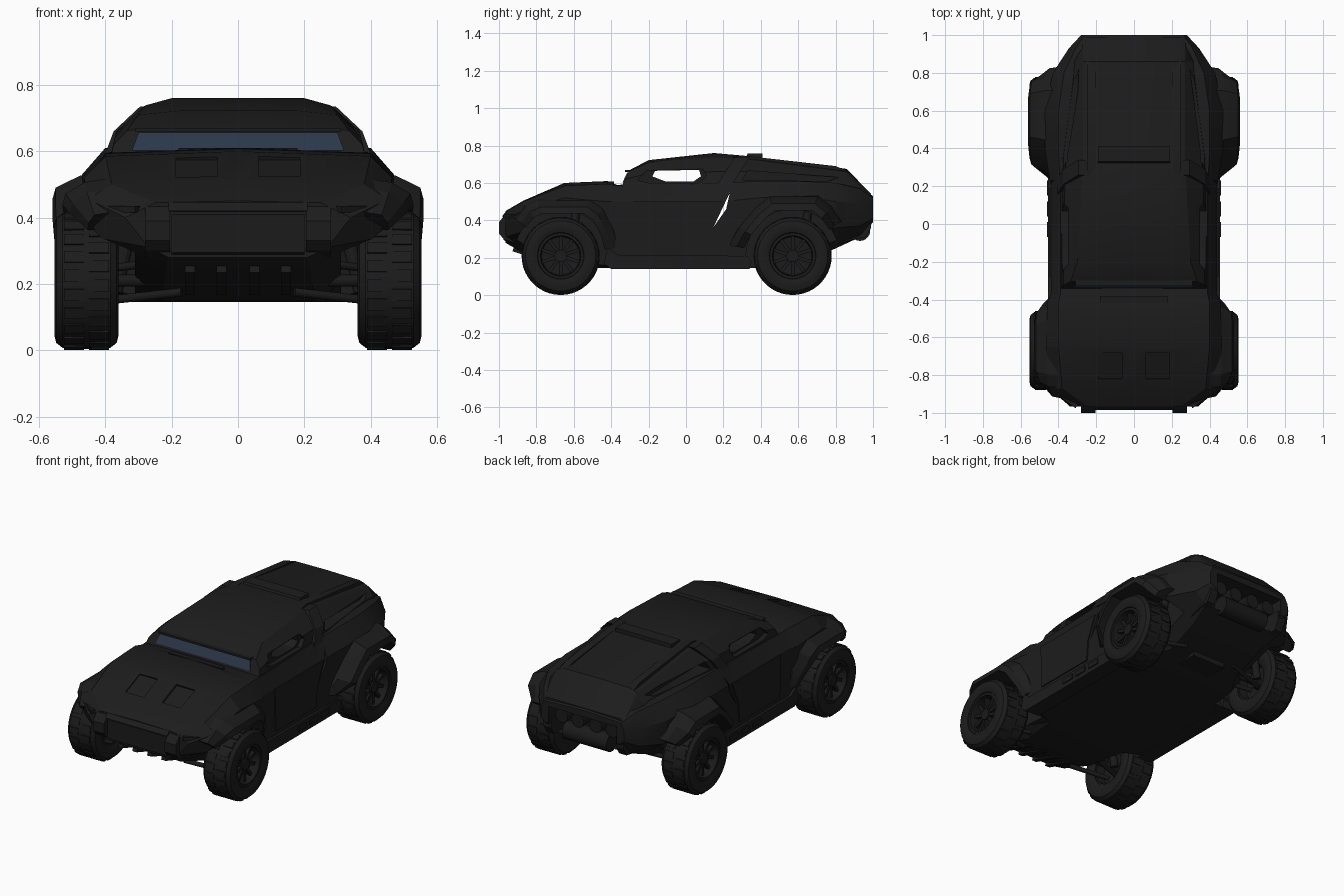
import bpy, bmesh, math
from mathutils import Vector, Matrix

if "Cube" in bpy.data.objects:
    bpy.data.objects.remove(bpy.data.objects["Cube"])

def material(name, rgb):
    m = bpy.data.materials.new(name)
    m.diffuse_color = (*rgb, 1)
    m.use_nodes = True
    m.node_tree.nodes["Principled BSDF"].inputs["Base Color"].default_value = m.diffuse_color
    return m

BODY = material("black_paint", (0.012, 0.012, 0.012))
RUBBER = material("black_rubber", (0.0115, 0.0115, 0.0115))
TRIM = material("dark_trim", (0.0105, 0.0105, 0.0105))
GLASS = material("blue_glass", (0.024, 0.038, 0.068))

def finish(name, bm, mat, mirror=False):
    bmesh.ops.recalc_face_normals(bm, faces=bm.faces)
    me = bpy.data.meshes.new(name)
    bm.to_mesh(me)
    bm.free()
    me.materials.append(mat)
    ob = bpy.data.objects.new(name, me)
    bpy.context.collection.objects.link(ob)
    if mirror:
        ob.modifiers.new("mirror", 'MIRROR')
    return ob

def add_skin(bm, rings, caps=True, wrap=False):
    """Join rings of equal point count with quads."""
    vs = [[bm.verts.new(p) for p in r] for r in rings]
    n = len(vs[0])
    for a, b in zip(vs, vs[1:] + (vs[:1] if wrap else [])):
        for i in range(n):
            bm.faces.new((a[i], a[(i + 1) % n], b[(i + 1) % n], b[i]))
    if caps and not wrap:
        bm.faces.new(vs[0])
        bm.faces.new(vs[-1])

def skin(name, rings, mat, mirror=False):
    bm = bmesh.new()
    add_skin(bm, rings)
    return finish(name, bm, mat, mirror)

def prism(name, yz, x0, x1, mat, mirror=False):
    return skin(name, [[(x, y, z) for y, z in yz] for x in (x0, x1)], mat, mirror)

def full_ring(half, y, lean=0):
    """Half section (x, z) from bottom centre to top centre, mirrored."""
    pts = half + [(-x, z) for x, z in reversed(half) if x > 0]
    return [(x, y - (0.657 - z) * lean, z) for x, z in pts]

def add_box(bm, loc, size, rot=Matrix()):
    m = Matrix.Translation(loc) @ rot @ Matrix.Diagonal((*size, 1))
    bmesh.ops.create_cube(bm, size=1, matrix=m)

def box(name, loc, size, mat, mirror=False, axis='X', deg=0):
    bm = bmesh.new()
    add_box(bm, loc, size, Matrix.Rotation(math.radians(deg), 4, axis))
    return finish(name, bm, mat, mirror)

def add_rod(bm, p, q, r, seg=12):
    p, q = Vector(p), Vector(q)
    d = q - p
    m = Matrix.Translation((p + q) / 2) @ d.to_track_quat('Z', 'Y').to_matrix().to_4x4()
    bmesh.ops.create_cone(bm, cap_ends=True, segments=seg, radius1=r, radius2=r, depth=d.length, matrix=m)

def cut(ob, cutter):
    cutter.hide_render = True
    mod = ob.modifiers.new("cut", 'BOOLEAN')
    mod.operation, mod.solver, mod.object = 'DIFFERENCE', 'EXACT', cutter
    bpy.context.view_layer.objects.active = ob
    bpy.context.view_layer.update()
    bpy.ops.object.modifier_apply(modifier=mod.name)
    bpy.data.objects.remove(cutter)

FRONT, REAR, HUB = -0.67, 0.57, 0.21

# Lower hull: y, bottom edge, lower side, shoulder, top edge, top centre z
hull_sections = [
    (-0.965, (.21, .28), (.27, .31), (.34, .40), (.25, .445), .45),
    (-0.87, (.22, .225), (.43, .34), (.45, .455), (.38, .50), .505),
    (-0.65, (.23, .15), (.44, .34), (.465, .52), (.40, .585), .60),
    (-0.42, (.26, .145), (.44, .20), (.46, .50), (.40, .595), .61),
    (-0.37, (.38, .145), (.44, .19), (.44, .50), (.39, .585), .59),
    (0.20, (.38, .145), (.44, .19), (.44, .50), (.39, .60), .60),
    (0.38, (.36, .145), (.45, .20), (.47, .52), (.40, .61), .61),
    (0.60, (.24, .17), (.45, .36), (.47, .53), (.40, .61), .61),
    (0.80, (.24, .25), (.42, .36), (.43, .50), (.37, .60), .60),
    (0.93, (.26, .31), (.33, .37), (.345, .49), (.31, .57), .58),
    (1.00, (.25, .39), (.28, .41), (.28, .48), (.26, .52), .53)]
hull = skin("lower_body", [full_ring([(0, p[0][1]), *p[:4], (0, p[4])], y)
                           for y, *p in hull_sections], BODY)
for c in (FRONT, REAR):
    circle = [(c + .25 * math.cos(a * math.pi / 16), HUB + .25 * math.sin(a * math.pi / 16)) for a in range(32)]
    cut(hull, prism("wheel_well_cutter", circle, .31, .7, BODY, True))
cut(hull, prism("side_slit_cutter", [(.145, .36), (.235, .55), (.215, .46)], -.7, .7, BODY))
cut(hull, box("tail_recess_cutter", (0, .97, .40), (.46, .22, .18), BODY))
cut(hull, box("hood_vent_cutter", (.125, -.755, .56), (.125, .15, .035), BODY, True, 'X', 23))

# Cabin and sloping rear deck
cabin_sections = [
    (-0.308, (.39, .56), (.375, .62), (.335, .662), (.29, .668), .668),
    (-0.20, (.39, .56), (.37, .65), (.30, .71), (.18, .722), .722),
    (0.15, (.39, .56), (.367, .66), (.28, .738), (.20, .76), .76),
    (0.35, (.39, .56), (.36, .66), (.27, .722), (.20, .742), .742),
    (0.86, (.34, .52), (.31, .60), (.27, .655), (.22, .672), .675),
    (0.99, (.27, .49), (.275, .50), (.27, .52), (.25, .54), .54)]
cabin = skin("cabin", [full_ring([(0, p[0][1]), *p[:4], (0, p[4])], y, .47 if y < -.3 else 0)
                       for y, *p in cabin_sections], BODY)
cut(cabin, prism("window_frame_cutter", [(-.26, .615), (-.2, .68), (.08, .69), (.11, .64), (.07, .60), (-.2, .60)],
                 .35, .6, BODY, True))
cut(cabin, prism("window_cutter", [(-.18, .635), (-.165, .665), (.07, .67), (.08, .635), (.04, .608), (-.11, .608)],
                 -.6, .6, BODY))
cut(cabin, prism("rear_vent_cutter", [(.30, .615), (.33, .665), (.82, .63), (.76, .61)], .29, .6, BODY, True))

# Windscreen and the brow above it
skin("windscreen", [[(s * .32, -.340, .602), (s * .30, -.314, .656), (s * .30, -.307, .656), (s * .32, -.333, .602)]
                    for s in (-1, 1)], GLASS)
box("windscreen_brow", (0, -.307, .664), (.62, .04, .012), BODY)
box("wiper_cowl", (0, -.40, .603), (.36, .03, .012), TRIM)

# Roof spoiler, deck rails and rear pillars
prism("roof_spoiler", [(.32, .735), (.33, .757), (.41, .757), (.41, .73)], -.19, .19, BODY)
prism("deck_rail", [(.24, .735), (.30, .747), (.80, .69), (.86, .665), (.80, .65)], .205, .25, BODY, True)
skin("rear_pillar", [[(x, y, z), (x + .045, y, z), (x + .045, y + .08, z), (x, y + .08, z)]
                     for x, y, z in ((.36, .16, .58), (.33, .21, .66), (.25, .26, .735))], BODY, True)

# Nose: bumper pillars, grille, headlights, skid plate ribs
prism("bumper_pillar", [(-.92, .28), (-.975, .30), (-1, .33), (-1, .39), (-.96, .44), (-.88, .485), (-.88, .30)],
      .205, .28, BODY, True)
prism("grille_bar", [(-.94, .415), (-.985, .42), (-.965, .445), (-.92, .47)], -.21, .21, BODY)
box("grille", (0, -.965, .36), (.40, .02, .10), TRIM)
prism("lower_lip", [(-.92, .26), (-.975, .295), (-.975, .315), (-.92, .315)], -.2, .2, BODY)
box("headlight", (.345, -.93, .425), (.11, .03, .02), TRIM, True, 'Z', 37)
for x in (.05, .145):
    box("skid_rib", (x, -.82, .21), (.03, .22, .02), TRIM, True, 'X', -18)

# Doors and side sills
prism("door", [(-.27, .24), (-.28, .50), (.19, .50), (.13, .36), (.12, .24)], .43, .447, BODY, True)
prism("side_sill", [(-.44, .17), (-.40, .14), (.34, .14), (.35, .18), (.33, .21), (-.36, .215), (-.42, .25)],
      .36, .455, BODY, True)
for y in (-.03, .08, .19):
    box("sill_step", (.455, y, .18), (.012, .08, .03), TRIM, True)

# Wheel arches: path around the hub (y, z), width factor per point
def fender(name, c, xo, path):
    rings = []
    for dy, dz, w in path:
        x = .42 + (xo - .42) * w
        mid = .42 + (xo - .42) * .4 * w
        section = [(.38, 1.18), (mid, 1.13), (x - .01 * w, 1.0), (x, .87), (.38, .87)]
        rings.append([(px, c + dy * s, HUB + dz * s) for px, s in section])
    skin(name, rings, BODY, True)

fender("front_fender", FRONT, .53, [(-.215, .175, .3), (-.165, .235, .8), (-.11, .262, 1), (.14, .262, 1),
                                    (.20, .22, .95), (.25, .12, .6), (.27, .04, .3)])
fender("rear_fender", REAR, .56, [(-.30, .05, .35), (-.255, .13, .95), (-.18, .22, 1), (-.11, .28, 1),
                                  (.12, .28, 1), (.18, .23, .95), (.225, .16, .5)])

# Wheels: lathed tyre with tread blocks, rim with spokes
def add_lathe(bm, profile, c, seg=40):
    rings = []
    for i in range(seg):
        a = i * math.tau / seg
        rings.append([(.457 + x, c + r * math.cos(a), HUB + r * math.sin(a)) for x, r in profile])
    add_skin(bm, rings, wrap=True)

def wheel(label, c):
    bm = bmesh.new()
    add_lathe(bm, [(-.085, .115), (-.095, .14), (-.097, .165), (-.091, .188), (-.072, .203), (0, .206),
                   (.072, .203), (.091, .188), (.097, .165), (.096, .14), (.09, .125), (.07, .115)], c)
    for i in range(22):
        for side in (-1, 1):
            turn = Matrix.Rotation((i + .25 * side) * math.tau / 22, 4, 'X')
            at = Vector((.457, c, HUB)) + turn @ Vector((side * .038, 0, .203))
            add_box(bm, at, (.06, .036, .011), turn)
    finish(label + "_tyre", bm, RUBBER, True)
    bm = bmesh.new()
    add_lathe(bm, [(-.08, .118), (.085, .122), (.085, .108), (.03, .102), (.02, .02), (-.02, .02), (-.03, .10),
                   (-.08, .105)], c)
    add_rod(bm, (.40, c, HUB), (.525, c, HUB), .033, 16)
    for i in range(10):
        turn = Matrix.Rotation(i * math.tau / 10, 4, 'X')
        add_box(bm, Vector((.505, c, HUB)) + turn @ Vector((0, 0, .067)), (.022, .018, .08), turn)
    finish(label + "_rim", bm, TRIM, True)

# Suspension arms, drive shaft and damper at each wheel
def suspension(label, c, z):
    bm = bmesh.new()
    for dy in (-.09, .09):
        add_rod(bm, (.17, c + dy, z + .02), (.40, c + dy * .3, z - .005), .013)
        add_rod(bm, (.24, c + dy, z + .11), (.40, c + dy * .3, z + .09), .012)
    add_rod(bm, (.18, c, HUB), (.43, c, HUB), .018)
    add_rod(bm, (.37, c + .06, z + .02), (.31, c + .08, .44), .022)
    finish(label + "_suspension", bm, TRIM, True)

for label, c, z in (("front", FRONT, .155), ("rear", REAR, .175)):
    wheel(label, c)
    suspension(label, c, z)

# Tail: silencer, exhaust pipes and bumper bar
bm = bmesh.new()
add_rod(bm, (-.15, .93, .345), (.15, .93, .345), .055, 20)
for x in (-.17, -.06, .06, .17):
    add_rod(bm, (x, .85, .435), (x, .96, .435), .042, 16)
finish("exhaust", bm, TRIM)
prism("rear_bumper_horn", [(.80, .27), (.90, .30), (.96, .31), (.99, .36), (.99, .42), (.86, .42)], .22, .27, BODY, True)
box("differential", (0, REAR, .20), (.22, .16, .08), TRIM)

# Smooth curved surfaces, keep creases sharp
for ob in bpy.context.scene.objects:
    ob.select_set(ob.type == 'MESH')
bpy.ops.object.shade_smooth_by_angle(angle=math.radians(22))
